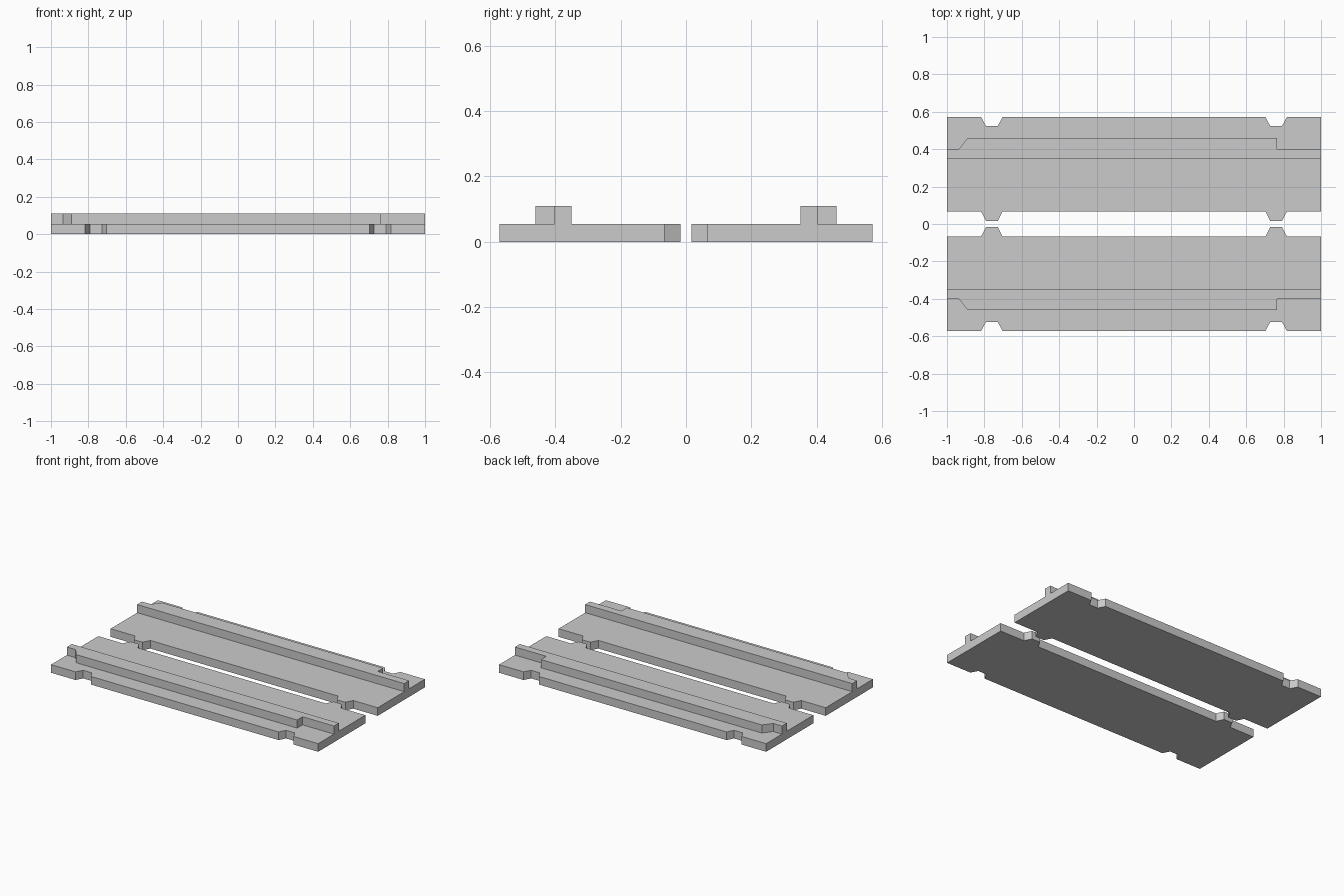
import bpy
import bmesh

# Remove the default cube only
cube = bpy.data.objects.get("Cube")
if cube:
    bpy.data.objects.remove(cube, do_unlink=True)

# Single grey finish
grey = bpy.data.materials.new("plain_grey")
grey.use_nodes = True
colour = (0.6, 0.6, 0.6, 1)
grey.diffuse_color = colour
grey.node_tree.nodes["Principled BSDF"].inputs["Base Color"].default_value = colour

THICK = 0.055
INNER, OUTER = 0.066, 0.571
TAB_TIP, NOTCH_BOTTOM = 0.017, 0.525


def prism(name, outline, z, side):
    """Extrude a plan outline upward; side = -1 mirrors it across y = 0."""
    bm = bmesh.new()
    face = bm.faces.new([bm.verts.new((x, y * side, z)) for x, y in outline])
    top = bmesh.ops.extrude_face_region(bm, geom=[face])["geom"]
    verts = [v for v in top if isinstance(v, bmesh.types.BMVert)]
    bmesh.ops.translate(bm, vec=(0, 0, THICK), verts=verts)
    bmesh.ops.recalc_face_normals(bm, faces=bm.faces)
    mesh = bpy.data.meshes.new(name)
    bm.to_mesh(mesh)
    bm.free()
    mesh.materials.append(grey)
    obj = bpy.data.objects.new(name, mesh)
    bpy.context.collection.objects.link(obj)
    return obj


def stepped_edge(edge, step):
    """Long panel edge, left to right, with two trapezoid steps."""
    pts = [(-1, edge)]
    for c in (-0.76, 0.76):
        pts += [(c - 0.057, edge), (c - 0.032, step),
                (c + 0.032, step), (c + 0.057, edge)]
    return pts + [(1, edge)]


# Panel plan: tabs on the inner edge, matching notches on the outer edge
panel = stepped_edge(INNER, TAB_TIP) + stepped_edge(OUTER, NOTCH_BOTTOM)[::-1]

# Raised rail plan: narrow at the ends, wide between, one chamfered shoulder
rail = [(-1, 0.35), (1, 0.35), (1, 0.402), (0.765, 0.402),
        (0.765, 0.46), (-0.89, 0.46), (-0.935, 0.402), (-1, 0.402)]

for label, side in (("back", 1), ("front", -1)):
    prism(label + "_panel", panel, 0, side)
    prism(label + "_rail", rail, THICK, side)
